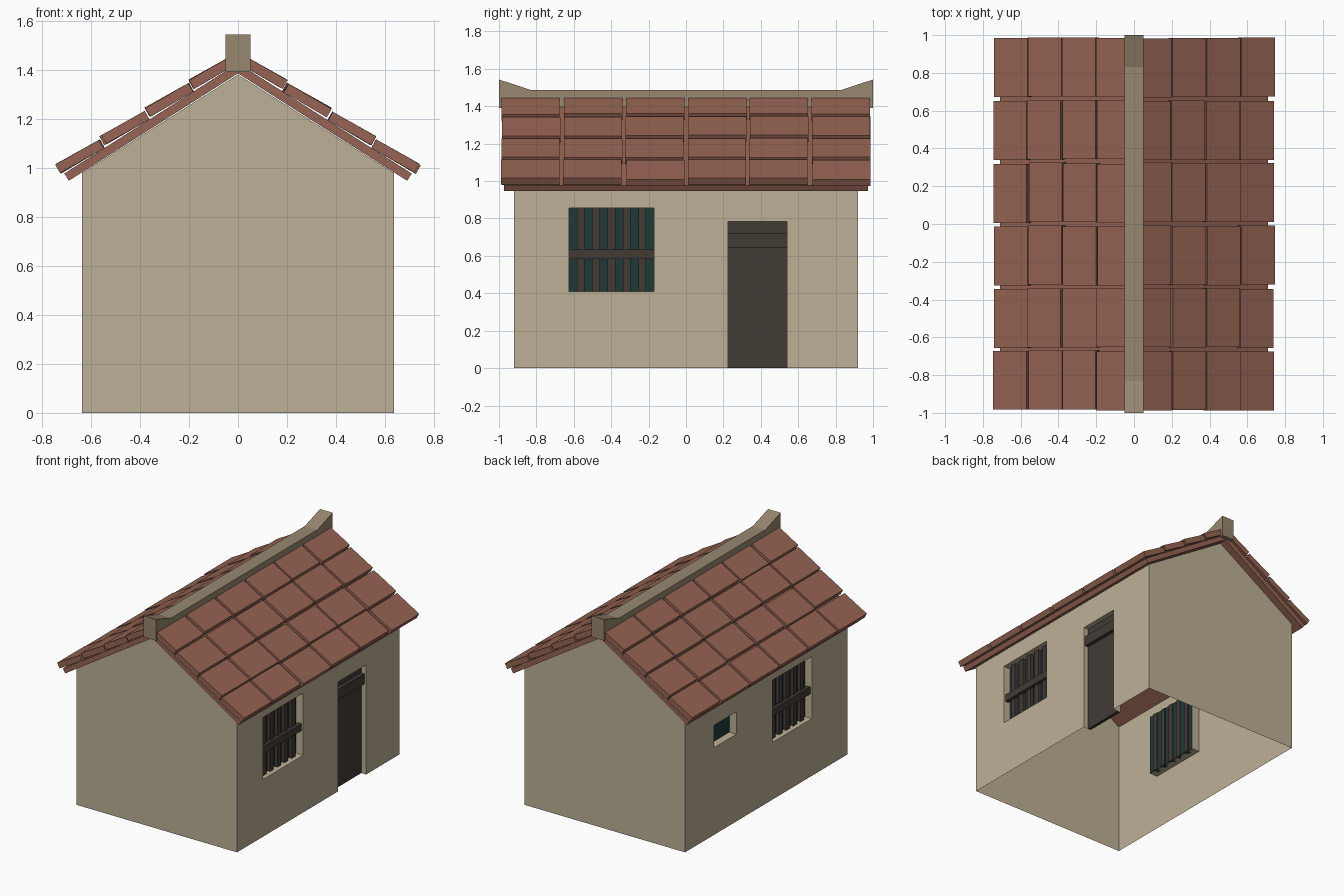
import bpy, bmesh, math, random
from mathutils import Vector, Matrix

random.seed(4)
if "Cube" in bpy.data.objects:
    bpy.data.objects.remove(bpy.data.objects["Cube"], do_unlink=True)


def material(name, rgb):
    lin = [((c / 255 + 0.055) / 1.055) ** 2.4 for c in rgb] + [1.0]
    m = bpy.data.materials.new(name)
    m.use_nodes = True
    m.diffuse_color = lin
    m.node_tree.nodes["Principled BSDF"].inputs["Base Color"].default_value = lin
    return m


PLASTER = material("plaster", (189, 176, 150))
TILE = material("clay_tile", (150, 100, 83))
STONE = material("ridge_stone", (151, 135, 112))
WOOD = material("dark_wood", (66, 59, 53))
GLASS = material("teal_glass", (33, 56, 56))


def finish(name, bm, mat):
    mesh = bpy.data.meshes.new(name)
    bm.to_mesh(mesh)
    bm.free()
    mesh.materials.append(mat)
    ob = bpy.data.objects.new(name, mesh)
    bpy.context.collection.objects.link(ob)
    return ob


def add_box(bm, lo, hi, frame=Matrix()):
    lo, hi = Vector(lo), Vector(hi)
    size = [abs(v) for v in hi - lo]
    mat = frame @ Matrix.Translation((lo + hi) / 2) @ Matrix.Diagonal((*size, 1))
    bmesh.ops.create_cube(bm, size=1, matrix=mat)


def extrude_profile(name, points, direction, mat):
    bm = bmesh.new()
    face = bm.faces.new([bm.verts.new(p) for p in points])
    ext = bmesh.ops.extrude_face_region(bm, geom=[face], use_keep_orig=True)
    moved = [g for g in ext["geom"] if isinstance(g, bmesh.types.BMVert)]
    bmesh.ops.translate(bm, verts=moved, vec=direction)
    bmesh.ops.recalc_face_normals(bm, faces=bm.faces)
    return finish(name, bm, mat)


# Main dimensions
HALF_W, HALF_L, EAVE, APEX = 0.637, 0.92, 0.978, 1.38
SLOPE = math.atan(0.635)
ROOF_Z, SLAB = 1.385, 0.035
REVEAL = 0.062

# Openings as (y0, y1, z0, z1)
WINDOW_R = (-0.625, -0.172, 0.41, 0.855)
WINDOW_L = (-0.515, -0.067, 0.41, 0.855)
VENT = (0.34, 0.59, 0.625, 0.785)
DOOR = (0.225, 0.54, 0.0, 0.785)


def quad(bm, pts):
    return bm.faces.new([bm.verts.new(p) for p in pts])


# Side walls: a sheet with openings, and reveals folded inward
def side_wall(name, side, openings):
    bm = bmesh.new()
    ys = sorted({-HALF_L, HALF_L} | {v for o in openings for v in o[:2]})
    zs = sorted({0.0, EAVE} | {v for o in openings for v in o[2:]})
    x, xi = side * HALF_W, side * (HALF_W - REVEAL)
    for ya, yb in zip(ys, ys[1:]):
        for za, zb in zip(zs, zs[1:]):
            cy, cz = (ya + yb) / 2, (za + zb) / 2
            if any(o[0] < cy < o[1] and o[2] < cz < o[3] for o in openings):
                continue
            quad(bm, [(x, ya, za), (x, yb, za), (x, yb, zb), (x, ya, zb)])
    for y0, y1, z0, z1 in openings:
        ring = [(y0, z0), (y0, z1), (y1, z1), (y1, z0)]
        for (a, b), (c, d) in zip(ring, ring[1:] + ring[:1]):
            if b == d == 0:
                continue
            quad(bm, [(x, a, b), (x, c, d), (xi, c, d), (xi, a, b)])
    bmesh.ops.remove_doubles(bm, verts=bm.verts, dist=0.0001)
    bmesh.ops.recalc_face_normals(bm, faces=bm.faces)
    # Turn the sheet outward if needed
    outer = next(f for f in bm.faces if abs(f.normal.x) > 0.9)
    if outer.normal.x * side < 0:
        bmesh.ops.reverse_faces(bm, faces=bm.faces)
    finish(name, bm, PLASTER)


side_wall("wall_door_side", 1, [WINDOW_R, DOOR])
side_wall("wall_window_side", -1, [WINDOW_L, VENT])

# Gable walls
for name, s in (("front_gable", -1), ("back_gable", 1)):
    bm = bmesh.new()
    pts = [(-HALF_W, 0), (HALF_W, 0), (HALF_W, EAVE), (0, APEX), (-HALF_W, EAVE)]
    quad(bm, [(x, s * HALF_L, z) for x, z in pts[::-s]])
    finish(name, bm, PLASTER)


# Parts set into an opening, measured by depth from the wall face
def inset_box(bm, side, depth, ys, zs):
    xa, xb = side * (HALF_W - depth[0]), side * (HALF_W - depth[1])
    add_box(bm, (min(xa, xb), ys[0], zs[0]), (max(xa, xb), ys[1], zs[1]))


def pane(name, side, o):
    bm = bmesh.new()
    inset_box(bm, side, (REVEAL - 0.006, REVEAL), o[:2], o[2:])
    finish(name, bm, GLASS)


def barred_window(name, side, o, bars=5):
    pane(name + "_pane", side, o)
    bm = bmesh.new()
    step = (o[1] - o[0]) / (2 * bars + 1)
    for i in range(bars):
        y = o[0] + (2 * i + 1) * step
        inset_box(bm, side, (0.032, 0.068), (y, y + step), o[2:])
    inset_box(bm, side, (0.012, 0.04), o[:2], (0.583, 0.635))
    finish(name + "_bars", bm, WOOD)


barred_window("door_side_window", 1, WINDOW_R)
barred_window("far_side_window", -1, WINDOW_L)
pane("vent_pane", -1, VENT)

# Door leaf with a cross plank
bm = bmesh.new()
inset_box(bm, 1, (0.038, REVEAL), DOOR[:2], DOOR[2:])
inset_box(bm, 1, (0.012, 0.038), DOOR[:2], (0.645, 0.72))
finish("door", bm, WOOD)

# Roof deck: a chevron slab
cs, sn = math.cos(SLOPE), math.sin(SLOPE)
ex, ez = 0.69, ROOF_Z - 0.69 * math.tan(SLOPE)
half = [(ex, ez), (ex + SLAB * sn, ez + SLAB * cs)]
deck = [(0, ROOF_Z)] + half + [(0, ROOF_Z + SLAB / cs)] + [(-x, z) for x, z in half[::-1]]
extrude_profile("roof_deck", [(x, -0.972, z) for x, z in deck], (0, 1.944, 0), TILE)

# Roof tiles: four courses of six on each slope, lower ends lifted
ROWS, COLS, PITCH, LENGTH, WIDTH, THICK = 4, 6, 0.215, 0.203, 0.312, 0.04
for name, side in (("tiles_door_side", 1), ("tiles_window_side", -1)):
    bm = bmesh.new()
    turn = Matrix.Rotation(0 if side > 0 else math.pi, 4, "Z")
    for r in range(ROWS):
        for c in range(COLS):
            s = 0.827 - r * PITCH - LENGTH + random.uniform(-0.004, 0.006)
            y = (c - (COLS - 1) / 2) * 0.3315 + random.uniform(-0.004, 0.004)
            tilt = -0.045 + random.uniform(-0.012, 0.012)
            frame = (turn @ Matrix.Translation((0, 0, ROOF_Z))
                     @ Matrix.Rotation(SLOPE, 4, "Y")
                     @ Matrix.Translation((s, y, SLAB))
                     @ Matrix.Rotation(tilt, 4, "Y"))
            add_box(bm, (0, -WIDTH / 2, 0), (LENGTH, WIDTH / 2, THICK), frame)
    finish(name, bm, TILE)

# Ridge beam with upswept ends
ridge = [(-1, 1.39), (1, 1.39), (1, 1.543), (0.83, 1.487), (-0.83, 1.487), (-1, 1.543)]
extrude_profile("ridge_beam", [(-0.05, y, z) for y, z in ridge], (0.1, 0, 0), STONE)
